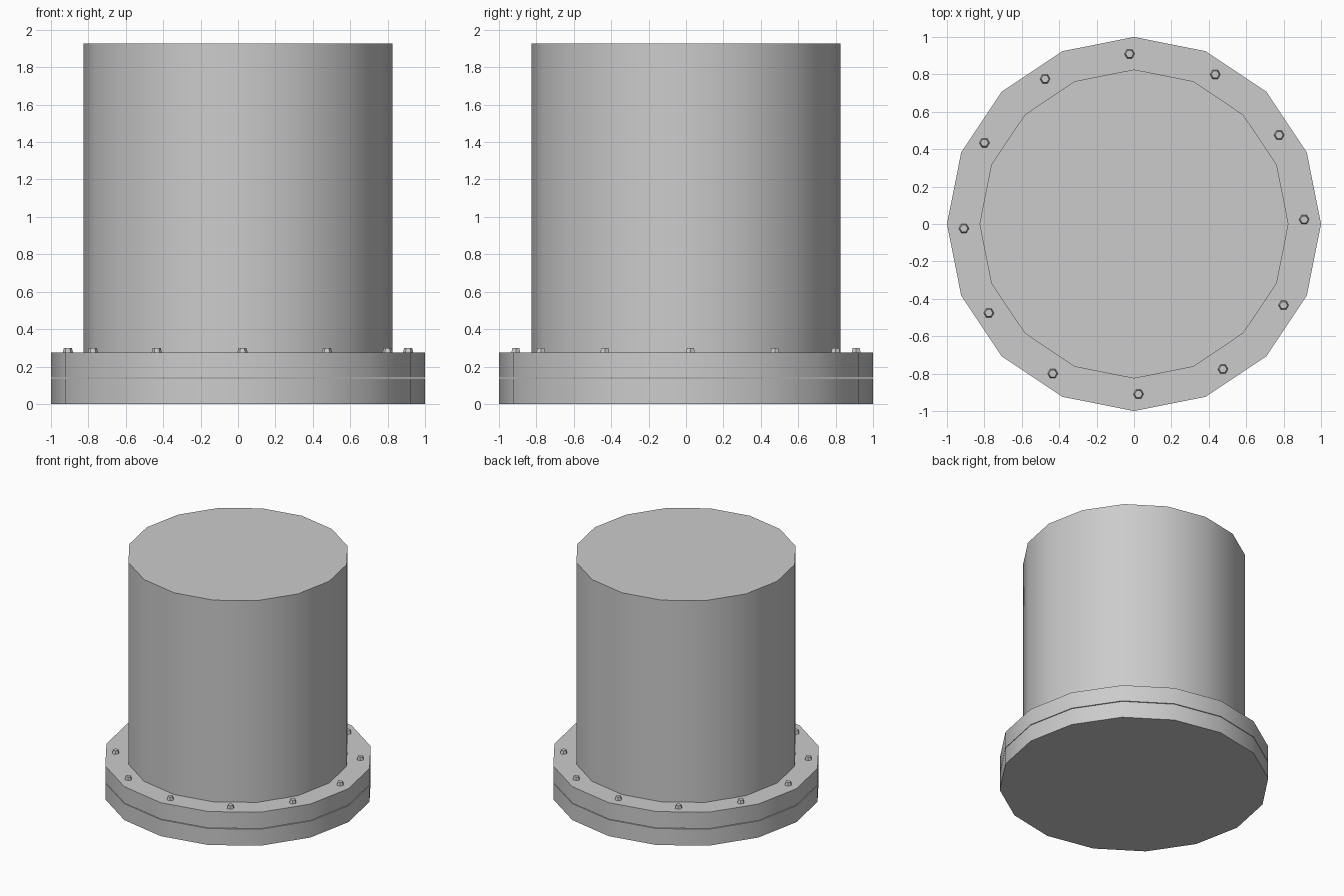
import bpy
from math import cos, sin, radians

if "Cube" in bpy.data.objects:
    bpy.data.objects.remove(bpy.data.objects["Cube"])


def disc(name, sides, radius, z0, z1, x=0, y=0, top_radius=None, smooth=True):
    bpy.ops.mesh.primitive_cone_add(
        vertices=sides, radius1=radius,
        radius2=radius if top_radius is None else top_radius,
        depth=z1 - z0, location=(x, y, (z0 + z1) / 2))
    ob = bpy.context.object
    ob.name = name
    if smooth:
        bpy.ops.object.shade_smooth_by_angle(angle=radians(30))
    return ob


# Two mating flanges with a hairline gap between them
disc("lower_flange", 16, 1.0, 0.0, 0.135)
disc("upper_flange", 16, 1.0, 0.14, 0.274)

# Capped pipe body
disc("pipe", 16, 0.826, 0.274, 1.926)

# Ring of twelve hex bolt heads: straight base and chamfered top
for i in range(12):
    a = radians(1.5 + 30 * i)
    x, y = 0.91 * cos(a), 0.91 * sin(a)
    bolt = disc(f"bolt_head_{i + 1}", 6, 0.03, 0.265, 0.300, x, y,
                top_radius=0.021, smooth=False)
    # Keep a point of every hexagon facing sideways
    bolt.rotation_euler.z = radians(30)
